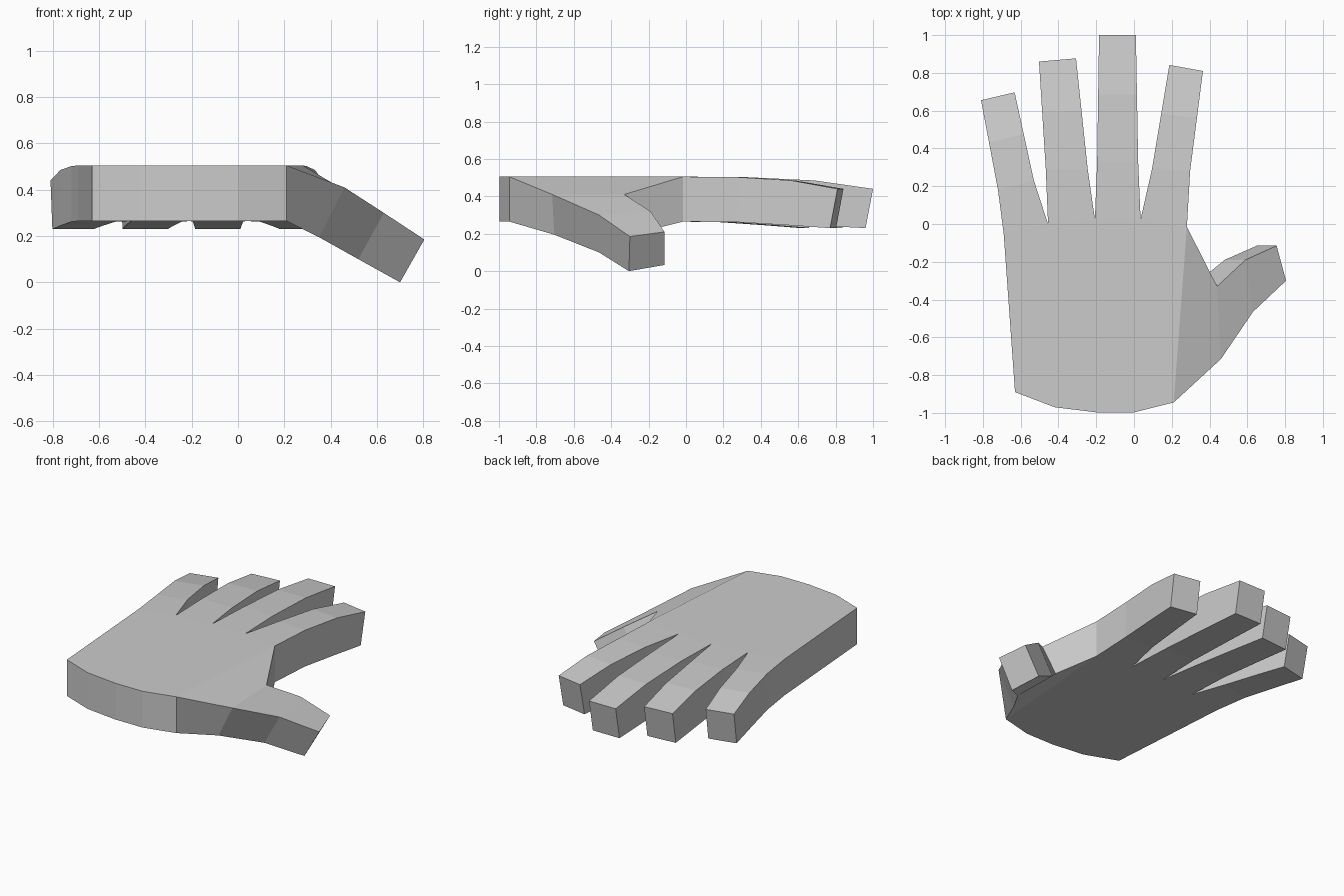
import bpy, bmesh
from mathutils import Vector

if "Cube" in bpy.data.objects:
    bpy.data.objects.remove(bpy.data.objects["Cube"])

bm = bmesh.new()
cache = {}
lower = {}
caps = []


def column(top, bottom):
    """Shared pair of upper / lower vertices; returns the upper one."""
    key = tuple(round(c, 4) for c in top)
    if key not in cache:
        a, b = bm.verts.new(top), bm.verts.new(bottom)
        cache[key] = a
        lower[a] = b
    return cache[key]


def flat(p):
    return column((*p, 0.505), (*p, 0.265))


def cap(cols):
    """Counter-clockwise upper face and its lower twin."""
    caps.append(cols)
    bm.faces.new(cols)
    bm.faces.new([lower[c] for c in reversed(cols)])


# palm outline: wrist arc, then the finger roots from index to little finger
wrist = [(-.63, -.89), (-.42, -.97), (-.2, -.997), (0, -.997), (.21, -.945)]
roots = [(.28, -.015), (.035, .025), (-.207, .025), (-.455, 0), (-.69, -.05)]
cap([flat(p) for p in wrist + roots])

# fingers: (right knuckle, left knuckle, right tip, left tip)
fingers = [
    ((.297, .28), (.095, .29), (.365, .81), (.187, .842)),
    ((.022, .33), (-.195, .33), (.01, 1), (-.185, 1)),
    ((-.245, .29), (-.467, .29), (-.307, .877), (-.503, .86)),
    ((-.53, .23), (-.72, .18), (-.632, .697), (-.81, .655)),
]
for i, (kr, kl, tr, tl) in enumerate(fingers):
    prev = (flat(roots[i]), flat(roots[i + 1]))
    forward = (Vector(tr) + Vector(tl) - Vector(kr) - Vector(kl)).normalized()
    for t, zt, zb, back in ((0, .502, .262, .005), (.53, .485, .246, .02), (1, .44, .23, .04)):
        row = []
        for k, tip in ((kr, tr), (kl, tl)):
            p = Vector(k).lerp(Vector(tip), t)
            q = p - forward * back
            row.append(column((p.x, p.y, zt), (q.x, q.y, zb)))
        cap([prev[0], row[0], row[1], prev[1]])
        prev = row

# thumb: outer top, outer bottom, inner top, inner bottom per station
thumb = [
    ((.46, -.715, .41), (.35, -.705, .195), (.44, -.33, .41), (.40, -.255, .205)),
    ((.63, -.465, .30), (.52, -.465, .10), (.59, -.19, .32), (.48, -.19, .13)),
    ((.805, -.3, .185), (.70, -.305, 0), (.755, -.115, .21), (.65, -.115, .033)),
]
prev = (flat(wrist[-1]), flat(roots[0]))
for ot, ob, it, ib in thumb:
    row = (column(ot, ob), column(it, ib))
    cap([prev[0], row[0], row[1], prev[1]])
    prev = row

# side walls along the open rim of the upper skin
directed = {(c[i - 1], c[i]) for c in caps for i in range(len(c))}
for a, b in directed:
    if (b, a) not in directed:
        bm.faces.new((b, a, lower[a], lower[b]))

bmesh.ops.recalc_face_normals(bm, faces=bm.faces[:])
mesh = bpy.data.meshes.new("hand")
bm.to_mesh(mesh)
bm.free()
hand = bpy.data.objects.new("hand", mesh)
bpy.context.collection.objects.link(hand)
